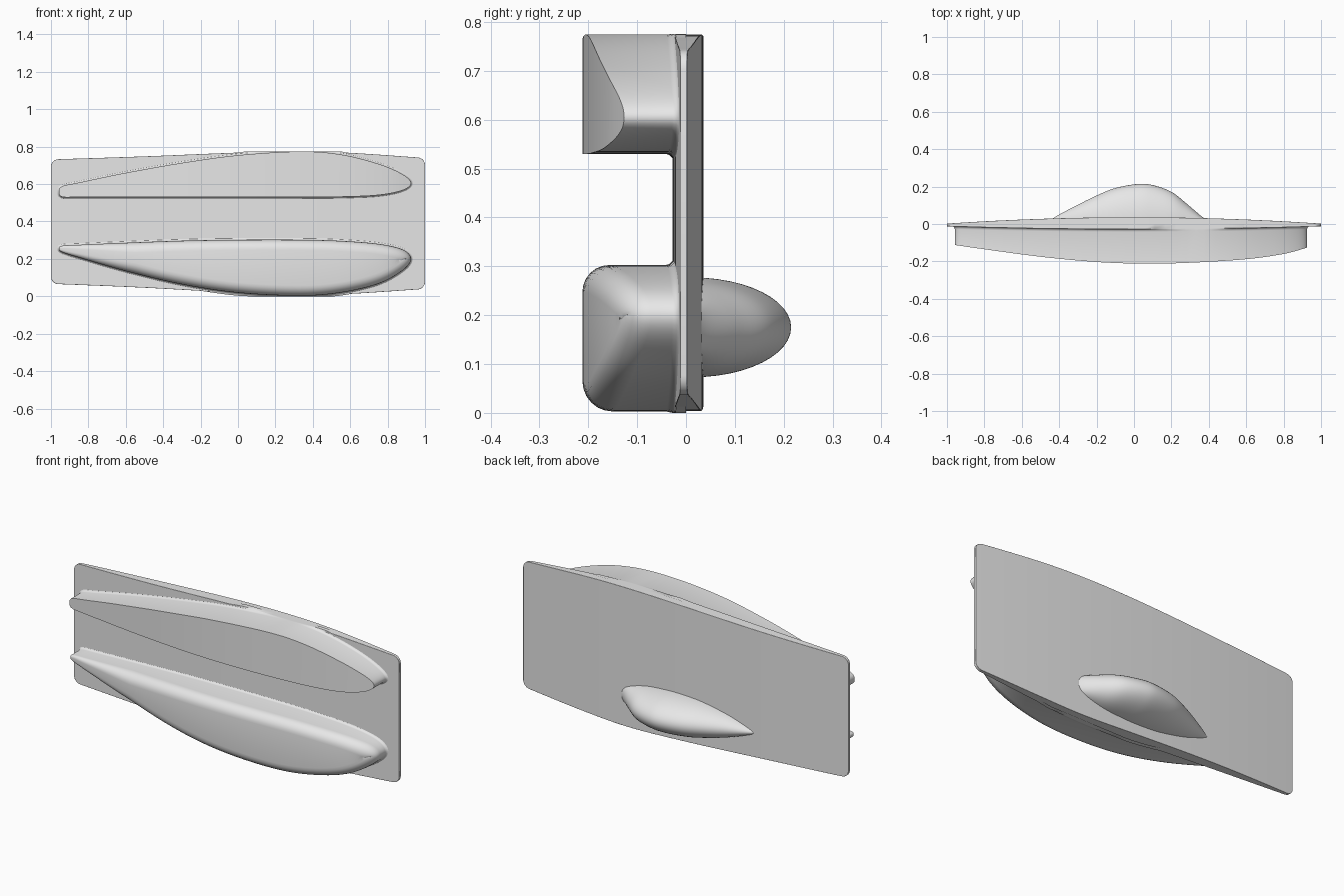
import bpy, bmesh, math
from mathutils import Vector

default = bpy.data.objects.get("Cube")
if default:
    bpy.data.objects.remove(default, do_unlink=True)

grey = bpy.data.materials.new("plain grey")
grey.use_nodes = True
shade = (0.8, 0.8, 0.8, 1)
grey.diffuse_color = shade
grey.node_tree.nodes["Principled BSDF"].inputs["Base Color"].default_value = shade

STEPS = 6          # samples between control points


def spline(points, closed):
    """Smooth curve through the control points."""
    pts = [Vector(p) for p in points]
    count = len(pts)
    pick = (lambda i: pts[i % count]) if closed else (lambda i: pts[max(0, min(i, count - 1))])
    result = []
    for i in range(count if closed else count - 1):
        a, b, c, d = (pick(i + k) for k in (-1, 0, 1, 2))
        for s in range(STEPS):
            t = s / STEPS
            result.append(b + (c - a) * (t / 2)
                          + (a * 2 - b * 5 + c * 4 - d) * (t * t / 2)
                          + (b * 3 - a - c * 3 + d) * (t ** 3 / 2))
    if not closed:
        result.append(pts[-1])
    return result


def stack_rings(bm, rings, closed=True):
    """Skin a list of vertex rings with quads."""
    rows = [[bm.verts.new(p) for p in ring] for ring in rings]
    for lower, upper in zip(rows, rows[1:]):
        size = len(lower)
        for i in range(size if closed else size - 1):
            j = (i + 1) % size
            bm.faces.new((lower[i], lower[j], upper[j], upper[i]))
    return rows


def ladder_cap(bm, ring):
    """Close a ring whose ends are tips with strips joining its two sides."""
    size = len(ring)
    for i in range(size // 2):
        corners = [ring[i], ring[i + 1], ring[size - i - 1], ring[(size - i) % size]]
        unique = list(dict.fromkeys(corners))
        if len(unique) > 2:
            bm.faces.new(unique)


def finish(bm, name, angle=40):
    bmesh.ops.remove_doubles(bm, verts=bm.verts, dist=0.00005)
    bmesh.ops.recalc_face_normals(bm, faces=bm.faces)
    mesh = bpy.data.meshes.new(name)
    bm.to_mesh(mesh)
    bm.free()
    obj = bpy.data.objects.new(name, mesh)
    bpy.context.collection.objects.link(obj)
    mesh.materials.append(grey)
    bpy.ops.object.select_all(action='DESELECT')
    obj.select_set(True)
    bpy.context.view_layer.objects.active = obj
    bpy.ops.object.shade_smooth_by_angle(angle=math.radians(angle))
    return obj


def crown(x):
    return 1 - x * x


# Thin board, thickest in the middle, with rounded corners
def build_board():
    edges = [(-.955, .065, .733), (-.5, .046, .748), (0, .018, .768), (.33, .004, .774),
             (.6, .013, .767), (.965, .037, .742)]
    mid = spline(edges, closed=False)
    radius = .04
    turns = [math.radians(a) for a in range(0, 90, 15)]
    rows = []
    for a in turns:
        cut = radius * (1 - math.sin(a))
        rows.append((-.96 - radius * math.cos(a), .065 + cut, .733 - cut))
    rows += [tuple(p) for p in mid]
    for a in reversed(turns):
        cut = radius * (1 - math.sin(a))
        rows.append((.96 + radius * math.cos(a), .037 + cut, .742 - cut))
    bm = bmesh.new()
    rings = []
    for x, low, high in rows:
        front, back = -.012 - .016 * crown(x), .002 + .034 * crown(x)
        rings.append([(x, front, low), (x, back, low), (x, back, high), (x, front, high)])
    made = stack_rings(bm, rings)
    bm.faces.new(made[0])
    bm.faces.new(made[-1])
    board = finish(bm, "board")
    bevel = board.modifiers.new("soft edges", 'BEVEL')
    bevel.width = .006
    bevel.segments = 3
    bevel.limit_method = 'ANGLE'
    bevel.angle_limit = math.radians(50)
    bevel.harden_normals = True


# Tapered pods on the front: outline rows are x, low z, high z
DEPTH = [(-.96, -.112), (-.8, -.135), (-.5, -.175), (-.2, -.203), (.05, -.212),
         (.3, -.207), (.6, -.188), (.8, -.16), (.93, -.125)]
depth_curve = spline(DEPTH, closed=False)


def front_y(x):
    for a, b in zip(depth_curve, depth_curve[1:]):
        if x <= b.x:
            t = max(0, (x - a.x) / (b.x - a.x))
            return a.y + (b.y - a.y) * t
    return depth_curve[-1].y


def build_pod(name, tail, rows, nose, rounding):
    outline = [tail] + [(x, lo) for x, lo, hi in rows] + [nose]
    outline += [(x, hi) for x, lo, hi in reversed(rows)]
    ring = spline(outline, closed=True)
    size = len(ring)
    outward = []
    for i in range(size):
        along = ring[(i + 1) % size] - ring[i - 1]
        outward.append(Vector((along.y, -along.x)).normalized())

    def offset_ring(grow, depth):
        points = []
        for p, n in zip(ring, outward):
            q = p + n * grow(p.x)
            points.append((q.x, depth(p.x), min(.775, max(0, q.y))))
        return points

    def skin(x):
        return -.01 - .016 * crown(x)

    # flared foot blending into the board
    rings = [offset_ring(lambda x: .016, lambda x: 0)]
    for a in range(0, 91, 30):
        c, s = math.cos(math.radians(a)), math.sin(math.radians(a))
        rings.append(offset_ring(lambda x: .016 * (1 - s), lambda x: skin(x) - .016 * (1 - c)))
    # front rim, either rounded or crisp
    if rounding:
        def soft(x):
            return min(rounding, .012 + .11 * max(0, x + .95))
        for a in range(0, 91, 15):
            c, s = math.cos(math.radians(a)), math.sin(math.radians(a))
            rings.append(offset_ring(lambda x: -soft(x) * (1 - c),
                                     lambda x: front_y(x) + soft(x) * (1 - s)))
    else:
        rings.append(offset_ring(lambda x: 0, front_y))
    bm = bmesh.new()
    made = stack_rings(bm, rings)
    ladder_cap(bm, made[-1])
    finish(bm, name)


# Teardrop bulge on the back: rows are x, half width, height
def build_bulge():
    rows = [(-.45, .004, .018), (-.41, .02, .045), (-.3, .057, .103), (-.2, .08, .152),
            (-.1, .096, .192), (.02, .102, .214), (.1, .1, .208), (.2, .092, .172),
            (.28, .075, .11), (.36, .048, .042), (.4, .02, .015)]
    foot = .012
    bm = bmesh.new()
    rings = []
    for x, wide, high in spline(rows, closed=False):
        arc = [math.pi * k / 24 for k in range(25)]
        rings.append([(x, foot + (high - foot) * math.sin(a), .175 + wide * math.cos(a))
                      for a in arc])
    stack_rings(bm, rings, closed=False)
    finish(bm, "back_bulge", 60)


build_board()
build_pod("upper_pod", (-.958, .558),
          [(-.94, .532, .588), (-.85, .53, .608), (-.6, .53, .66), (-.3, .53, .713),
           (0, .53, .754), (.33, .53, .774), (.55, .532, .758), (.75, .541, .708),
           (.88, .567, .652)], (.925, .605), 0)
build_pod("lower_pod", (-.958, .254),
          [(-.94, .236, .27), (-.85, .207, .275), (-.6, .135, .286), (-.3, .064, .297),
           (0, .019, .302), (.33, .003, .302), (.55, .02, .296), (.75, .067, .28),
           (.88, .138, .25)], (.925, .2), .055)
build_bulge()
